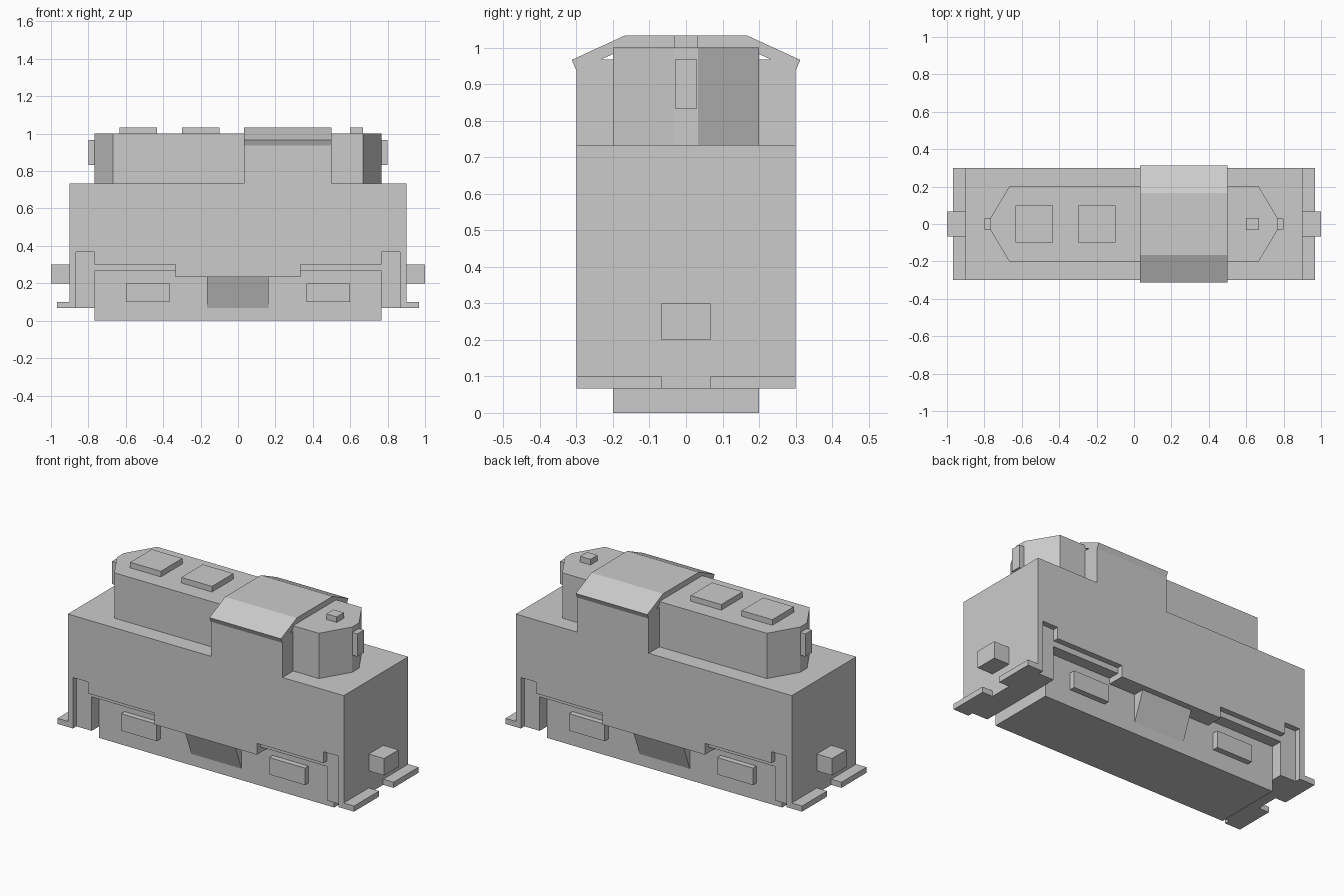
import bpy
import bmesh

if "Cube" in bpy.data.objects:
    bpy.data.objects.remove(bpy.data.objects["Cube"])

AXES = {'x': lambda a, b, d: (d, a, b),
        'y': lambda a, b, d: (a, d, b),
        'z': lambda a, b, d: (a, b, d)}


def prism(name, outline, axis, lo, hi):
    """Extrude a flat outline along an axis from lo to hi."""
    bm = bmesh.new()
    place = AXES[axis]
    low = [bm.verts.new(place(a, b, lo)) for a, b in outline]
    high = [bm.verts.new(place(a, b, hi)) for a, b in outline]
    bm.faces.new(low)
    bm.faces.new(high)
    for i in range(len(outline)):
        j = (i + 1) % len(outline)
        bm.faces.new((low[i], low[j], high[j], high[i]))
    bmesh.ops.recalc_face_normals(bm, faces=bm.faces)
    mesh = bpy.data.meshes.new(name)
    bm.to_mesh(mesh)
    bm.free()
    obj = bpy.data.objects.new(name, mesh)
    bpy.context.collection.objects.link(obj)
    return obj


def box(name, x0, x1, y0, y1, z0, z1):
    return prism(name, [(x0, y0), (x1, y0), (x1, y1), (x0, y1)], 'z', z0, z1)


# Main body with the cab rising from it (side profile)
skirt = [(0.333, 0.233), (0.333, 0.267), (0.767, 0.267), (0.767, 0.067), (0.9, 0.067)]
cab = [(0.9, 0.733), (0.5, 0.733), (0.5, 0.967), (0.033, 0.967), (0.033, 0.733), (-0.9, 0.733)]
body = prism('body', skirt + cab + [(-x, z) for x, z in reversed(skirt)], 'y', -0.3, 0.3)

# Shallow step recesses and raised skirt edges on all four corners
recess = [(0.333, 0.0), (0.333, 0.3), (0.767, 0.3), (0.767, 0.367), (0.867, 0.367), (0.867, 0.0)]
for sx in (-1, 1):
    for sy in (-1, 1):
        cutter = prism('recess_cutter', [(sx * x, z) for x, z in recess], 'y', sy * 0.267, sy * 0.4)
        cutter.hide_render = True
        mod = body.modifiers.new('recess', 'BOOLEAN')
        mod.operation = 'DIFFERENCE'
        mod.solver = 'EXACT'
        mod.object = cutter
        bpy.context.view_layer.objects.active = body
        bpy.ops.object.modifier_apply(modifier=mod.name)
        bpy.data.objects.remove(cutter)

# Underframe, side boxes and sloped tanks
box('underframe', -0.767, 0.767, -0.2, 0.2, 0.0, 0.3)
for sy in (-1, 1):
    for sx in (-1, 1):
        box('axle_box', sx * 0.367, sx * 0.6, sy * 0.19, sy * 0.233, 0.1, 0.2)
    prism('tank', [(sy * 0.19, 0.067), (sy * 0.2, 0.067), (sy * 0.267, 0.24), (sy * 0.19, 0.24)],
          'x', -0.165, 0.163)

# Hood with chamfered ends
hood = [(0.767, -0.033), (0.767, 0.033), (0.667, 0.2), (-0.667, 0.2),
        (-0.767, 0.033), (-0.767, -0.033), (-0.667, -0.2), (0.667, -0.2)]
prism('hood', hood, 'z', 0.72, 1.0)

# Roof fittings
for x in (-0.533, -0.2):
    box('roof_fan', x - 0.1, x + 0.1, -0.1, 0.1, 0.99, 1.033)
box('exhaust', 0.6, 0.667, -0.033, 0.033, 0.99, 1.033)

# Cab roof, a bent slab overhanging the sides
edge = [(0.167, 1.033), (0.313, 0.966), (0.3, 0.937), (0.16, 1.0)]
prism('cab_roof', edge + [(-y, z) for y, z in reversed(edge)], 'x', 0.033, 0.5)

# End fittings: headlights, couplers, footsteps
for s in (-1, 1):
    box('headlight', s * 0.76, s * 0.8, -0.03, 0.03, 0.833, 0.967)
    box('coupler', s * 0.89, s * 1.0, -0.067, 0.067, 0.2, 0.3)
    for sy in (-1, 1):
        box('footstep', s * 0.89, s * 0.967, sy * 0.067, sy * 0.3, 0.067, 0.1)
